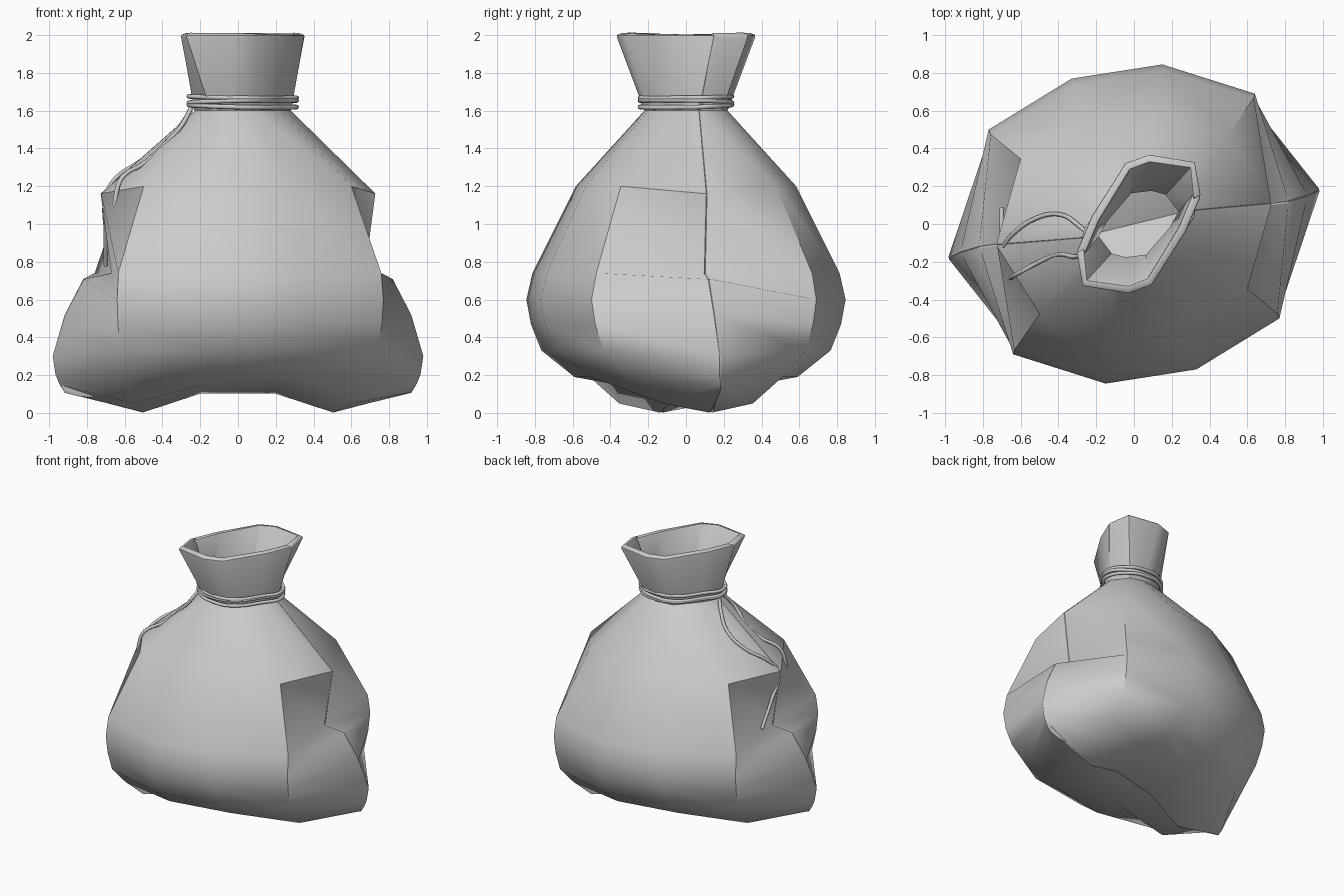
import bpy

if "Cube" in bpy.data.objects:
    bpy.data.objects.remove(bpy.data.objects["Cube"], do_unlink=True)

cloth = bpy.data.materials.new("plain grey")
cloth.diffuse_color = (0.6, 0.6, 0.6, 1)
cloth.use_nodes = True
cloth.node_tree.nodes["Principled BSDF"].inputs["Base Color"].default_value = (0.6, 0.6, 0.6, 1)

# Side seam on +x, from mouth to base corner; the other seam is its half turn
SEAM = [(.33, .15, 2), (.26, .07, 1.6), (.73, .11, 1.16), (.67, .1, .74), (.82, .12, .71),
        (.92, .15, .52), (.985, .18, .3), (.97, .18, .2), (.95, .18, .15), (.92, .18, .1)]
# Four fabric columns of one panel: mouth, neck, widest girth and base seam
MOUTH = [(-.3, -.33), (-.055, -.37), (.07, -.325), (.25, -.04)]
NECK = [(-.17, -.19), (-.07, -.22), (.06, -.2), (.2, -.04)]
GIRTH = [(-.64, -.69), (-.15, -.845), (.33, -.77), (.77, -.5)]
BASE = [(-.5, -.13, 0), (-.2, -.05, .1), (.2, .05, .1), (.5, .13, 0)]
# Height and share of the way from base seam to girth, for each lower row
LOWER = [(.74, .96), (.6, 1), (.47, .97), (.33, .9), (.19, .68)]
MOUTH_SHIFT = .025


def turn(p, side):
    """Half turn about z for the second panel."""
    return (p[0] * side, p[1] * side, p[2])


def column(k):
    (gx, gy), (bx, by, bz) = GIRTH[k], BASE[k]
    pts = [(*MOUTH[k], 2), (*NECK[k], 1.6), (gx * .78, gy * .69, 1.2)]
    for z, f in LOWER:
        pts.append((bx + (gx - bx) * f, by + (gy - by) * f, z))
    pts.append((bx + (gx - bx) * .4, by + (gy - by) * .4, bz + .05))
    pts.append((bx, by, bz))
    return pts


def make_panel(name, side):
    cols = [[turn(p, -1) for p in SEAM]] + [column(k) for k in range(4)] + [SEAM]
    rows = len(SEAM)
    verts = []
    for col in cols:
        for r, p in enumerate(col):
            x, y, z = turn(p, side)
            verts.append((x + (MOUTH_SHIFT if r < 2 else 0), y, z))
    faces = [(c * rows + r, c * rows + r + 1, (c + 1) * rows + r + 1, (c + 1) * rows + r)
             for c in range(len(cols) - 1) for r in range(rows - 1)]
    mesh = bpy.data.meshes.new(name)
    mesh.from_pydata(verts, [], faces)
    mesh.materials.append(cloth)
    obj = bpy.data.objects.new(name, mesh)
    bpy.context.collection.objects.link(obj)
    bpy.ops.object.select_all(action='DESELECT')
    obj.select_set(True)
    bpy.context.view_layer.objects.active = obj
    # Cloth thickness with a rounded hem, which leaves a groove along the seam
    solid = obj.modifiers.new("thickness", 'SOLIDIFY')
    solid.thickness, solid.offset = .045, -1
    hem = obj.modifiers.new("hem", 'BEVEL')
    hem.width, hem.segments = .01, 2
    hem.limit_method, hem.angle_limit = 'ANGLE', 1.2
    for mod in ("thickness", "hem"):
        bpy.ops.object.modifier_apply(modifier=mod)
    bpy.ops.object.shade_smooth_by_angle(angle=.7)


def make_cord(name, points, cyclic=False):
    curve = bpy.data.curves.new(name, 'CURVE')
    curve.dimensions = '3D'
    curve.bevel_depth, curve.bevel_resolution = .012, 2
    curve.resolution_u = 5
    curve.use_fill_caps = True
    spline = curve.splines.new('BEZIER')
    spline.bezier_points.add(len(points) - 1)
    for bp, p in zip(spline.bezier_points, points):
        bp.co = p
        bp.handle_left_type = bp.handle_right_type = 'AUTO'
    spline.use_cyclic_u = cyclic
    curve.materials.append(cloth)
    bpy.context.collection.objects.link(bpy.data.objects.new(name, curve))


# Sack body
make_panel("front_panel", 1)
make_panel("back_panel", -1)

# Cord wound three times round the neck, each turn slightly tilted
half = [(-SEAM[1][0], -SEAM[1][1])] + NECK
loop = half + [(-x, -y) for x, y in half]
for i, (z, tilt) in enumerate([(1.625, -.03), (1.648, .03), (1.672, -.02)]):
    make_cord(f"neck_cord_{i + 1}",
              [(x * 1.1 + MOUTH_SHIFT, y * 1.1, z + tilt * x - tilt * y) for x, y in loop], True)

# Loose cord ends hanging down the side
make_cord("cord_end_back", [(-.24, -.06, 1.63), (-.29, -.01, 1.54), (-.39, .05, 1.43),
                            (-.52, .03, 1.33), (-.65, -.06, 1.24), (-.7, -.13, 1.14),
                            (-.7, -.04, .96), (-.7, .08, .78)])
make_cord("cord_end_front", [(-.24, -.1, 1.63), (-.3, -.17, 1.52), (-.4, -.16, 1.41),
                             (-.5, -.2, 1.32), (-.61, -.26, 1.25), (-.645, -.28, 1.16),
                             (-.65, -.29, .84)])
